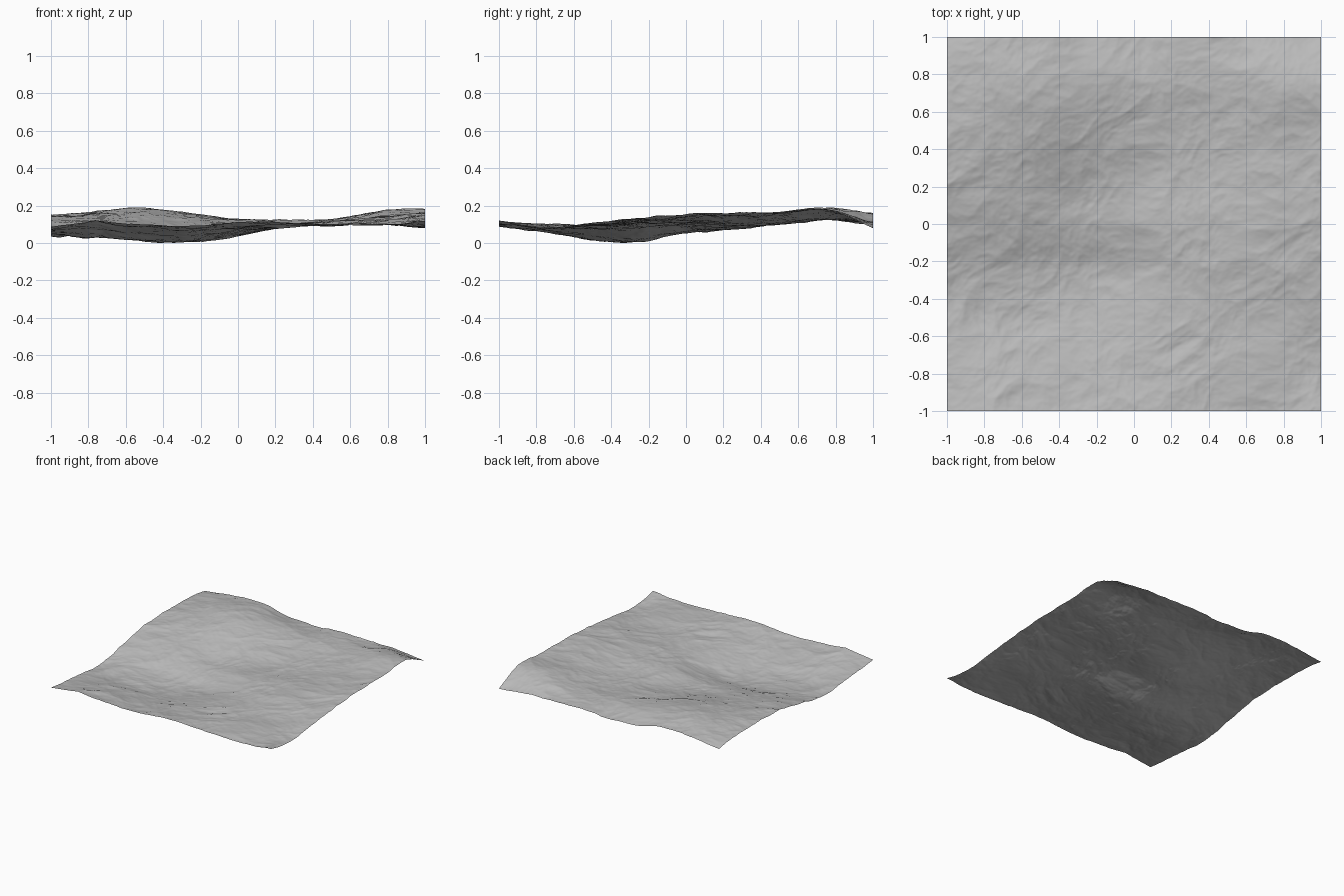
import bpy, bmesh, math
from mathutils import Vector, noise

if "Cube" in bpy.data.objects:
    bpy.data.objects.remove(bpy.data.objects["Cube"])

# Broad heights in 1/1000 units: rows run front to back, columns left to right
HEIGHTS = [
    [95, 122, 102, 92, 115, 120, 111, 106, 121],
    [70, 80, 70, 65, 85, 98, 102, 102, 84],
    [45, 35, 20, 22, 62, 88, 97, 103, 110],
    [52, 42, 22, 10, 42, 90, 114, 124, 136],
    [110, 92, 75, 57, 78, 104, 118, 138, 162],
    [145, 130, 110, 85, 80, 90, 108, 142, 163],
    [152, 163, 168, 138, 108, 100, 114, 152, 176],
    [148, 172, 192, 163, 130, 126, 130, 178, 181],
    [126, 150, 164, 116, 104, 120, 116, 108, 87],
]
CELLS = 270


def spline(values, t):
    """Smooth curve through evenly spaced values, t from -1 to 1."""
    n = len(values) - 1
    u = (t + 1) / 2 * n
    i = max(0, min(n - 1, int(u)))
    f = u - i
    b, c = values[i], values[i + 1]
    a = values[i - 1] if i > 0 else 2 * b - c
    d = values[i + 2] if i + 2 <= n else 2 * c - b
    return b + 0.5 * f * (c - a + f * (2 * a - 5 * b + 4 * c - d
                                       + f * (3 * (b - c) + d - a)))


def rock_detail(x, y):
    """Creased weathering, stretched along a diagonal grain."""
    along = x * math.cos(0.6) + y * math.sin(0.6)
    across = -x * math.sin(0.6) + y * math.cos(0.6)
    warp = 0.08 * noise.noise(Vector((x * 3, y * 3, 9.1)))
    total, size, freq = 0, 0.015, 4.5
    for octave in range(5):
        p = Vector(((along + warp) * freq * 0.75, (across - warp) * freq,
                    3.7 + octave * 5))
        total += size * (0.28 - abs(noise.noise(p)))
        size *= 0.5
        freq *= 2.0
    return total


# Terrain sheet
bm = bmesh.new()
bmesh.ops.create_grid(bm, x_segments=CELLS, y_segments=CELLS, size=1)
for v in bm.verts:
    x, y = v.co.x, v.co.y
    broad = spline([spline(row, x) for row in HEIGHTS], y) / 1000
    v.co.z = broad + rock_detail(x, y)

# Rest the lowest point on the ground
low = min(v.co.z for v in bm.verts)
for v in bm.verts:
    v.co.z -= low
for f in bm.faces:
    f.smooth = True

mesh = bpy.data.meshes.new("rocky_ground")
bm.to_mesh(mesh)
bm.free()
ground = bpy.data.objects.new("rocky_ground", mesh)
bpy.context.collection.objects.link(ground)

# Darker grey stone
stone = bpy.data.materials.new("stone")
stone.diffuse_color = (0.5, 0.5, 0.5, 1)
stone.use_nodes = True
stone.node_tree.nodes["Principled BSDF"].inputs["Base Color"].default_value = stone.diffuse_color
mesh.materials.append(stone)
